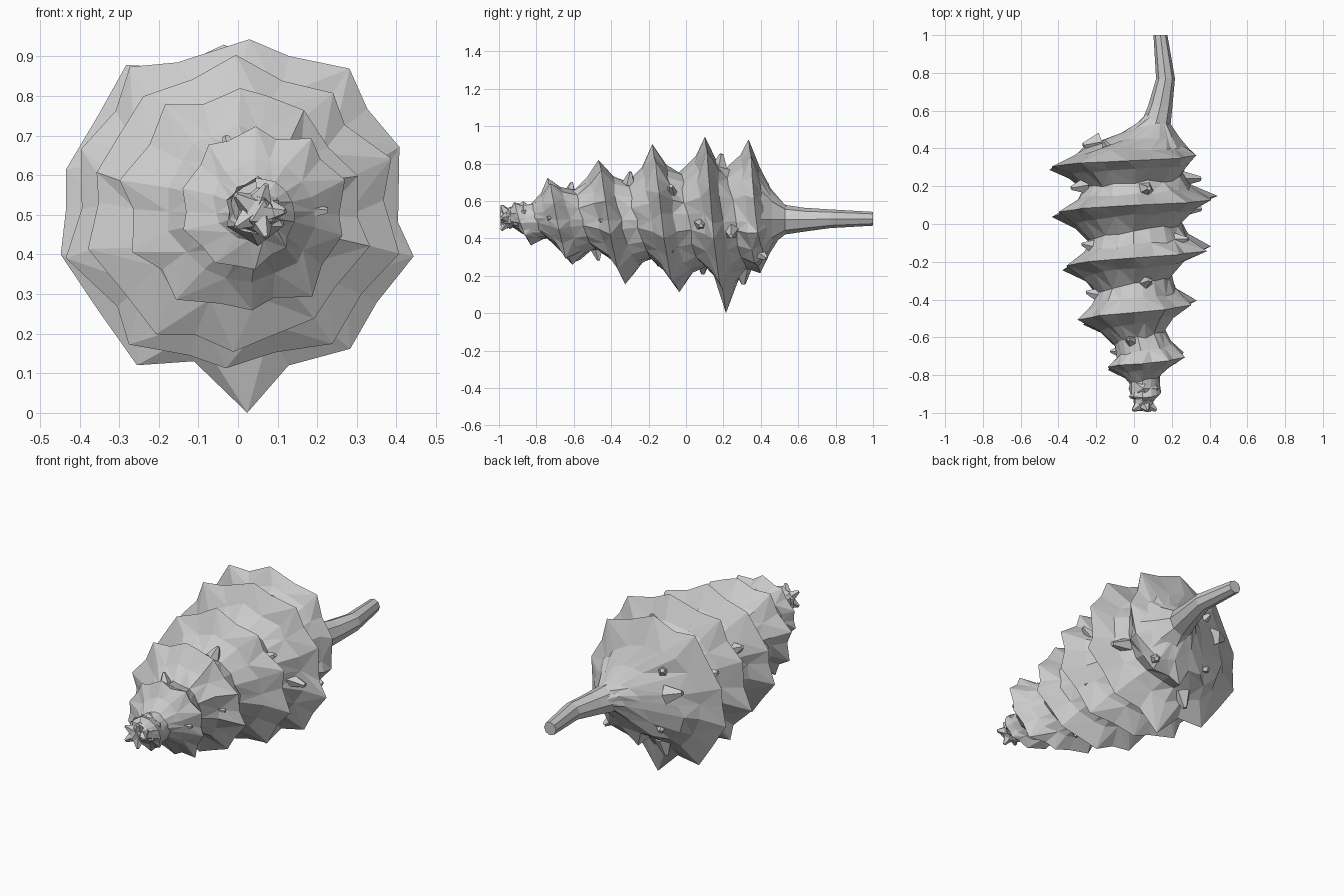
import bpy, bmesh, math, random
from mathutils import Vector

random.seed(11)
if "Cube" in bpy.data.objects:
    bpy.data.objects.remove(bpy.data.objects["Cube"], do_unlink=True)

grey = bpy.data.materials.new("shell_grey")
grey.use_nodes = True
grey.diffuse_color = (0.6, 0.6, 0.6, 1)
grey.node_tree.nodes["Principled BSDF"].inputs["Base Color"].default_value = (0.6, 0.6, 0.6, 1)


def finish(bm, name):
    bmesh.ops.recalc_face_normals(bm, faces=bm.faces)
    mesh = bpy.data.meshes.new(name)
    bm.to_mesh(mesh)
    bm.free()
    mesh.materials.append(grey)
    obj = bpy.data.objects.new(name, mesh)
    bpy.context.collection.objects.link(obj)
    return obj


def lerp(table, v):
    """Read a piecewise linear curve."""
    if v <= table[0][0]:
        return table[0][1]
    for (a, p), (b, q) in zip(table, table[1:]):
        if v <= b:
            return p + (q - p) * (v - a) / (b - a)
    return table[-1][1]


# Curves of the shell: whorl position, ridge radius, groove radius, axis drift
ALONG = [(-1, -0.99), (0, -0.92), (1, -0.74), (2, -0.47), (3, -0.18),
         (4, 0.1), (5, 0.335), (6, 0.57), (7, 0.68)]
RIDGE = [(-1, 0.03), (-0.92, 0.085), (-0.86, 0.11), (-0.8, 0.18), (-0.74, 0.21),
         (-0.6, 0.27), (-0.46, 0.325), (-0.18, 0.39), (0.1, 0.45), (0.3, 0.45),
         (0.38, 0.4), (0.44, 0.22), (0.5, 0.1), (0.57, 0.05), (0.65, 0.04)]
GROOVE = [(-1, 0.025), (-0.85, 0.065), (-0.66, 0.14), (-0.35, 0.185), (-0.1, 0.235),
          (0.1, 0.26), (0.3, 0.275), (0.38, 0.26), (0.45, 0.16), (0.52, 0.07), (0.65, 0.03)]
DRIFT = [(-0.7, 0.045), (-0.46, -0.015), (-0.1, -0.005), (0.1, 0), (0.3, -0.015),
         (0.38, -0.03), (0.45, 0.08), (0.52, 0.11), (0.65, 0.14)]
STEPS = 20
PROFILE = [(0, 1), (0.24, 0.28), (0.5, 0), (0.8, 0.4)]
AXIS_Z = 0.51


def shell_point(turn, offset, height, scale=1.0):
    """Point on the whorl; the direction turns, the offset moves along the axis."""
    a = math.tau * turn
    y = lerp(ALONG, turn + offset)
    low, high = lerp(GROOVE, y), lerp(RIDGE, y)
    r = low + (high * scale - low) * height
    return Vector((lerp(DRIFT, y) + r * math.sin(a), y - 0.02 * math.sin(a),
                   AXIS_Z + r * math.cos(a)))


# Spiral body with an uneven spiked ridge, closing smoothly around the canal
bm = bmesh.new()
first, last = -STEPS, int(6.2 * STEPS)
grid = {}
for k in range(first, last + 1):
    scale = random.uniform(0.94, 1.05) if k % 2 == 0 else random.uniform(0.87, 0.95)
    turn = k / STEPS + random.uniform(-0.012, 0.012)
    if k == int(4.5 * STEPS):
        scale, turn = 1.135, k / STEPS - 0.01
    for j, (offset, height) in enumerate(PROFILE):
        wobble = random.uniform(-0.04, 0.04) if j else 0
        grid[k, j] = bm.verts.new(shell_point(turn, offset + wobble, height, scale))


def vert(k, j):
    return grid.get((k + STEPS, 0) if j == len(PROFILE) else (k, j))


for k in range(first, last):
    for j in range(len(PROFILE)):
        quad = [vert(k, j), vert(k + 1, j), vert(k + 1, j + 1), vert(k, j + 1)]
        if None not in quad:
            if (k + j) % 2:
                quad = quad[1:] + quad[:1]
            bm.faces.new((quad[0], quad[1], quad[2]))
            bm.faces.new((quad[0], quad[2], quad[3]))
finish(bm, "spiral_body")

# Long tapering canal at the back
bm = bmesh.new()
SIDES = 8
rings = []
for x, y, z, r in [(0.08, 0.4, 0.5, 0.21), (0.105, 0.46, 0.5, 0.135),
                   (0.115, 0.53, 0.5, 0.079), (0.14, 0.63, 0.5, 0.064),
                   (0.167, 0.77, 0.505, 0.05), (0.14, 1, 0.505, 0.037)]:
    rings.append([bm.verts.new((x + r * math.cos(math.tau * i / SIDES), y,
                                z + r * math.sin(math.tau * i / SIDES)))
                  for i in range(SIDES)])
for a, b in zip(rings, rings[1:]):
    for i in range(SIDES):
        n = (i + 1) % SIDES
        bm.faces.new((a[i], a[n], b[n], b[i]))
bm.faces.new(rings[0])
bm.faces.new(rings[-1])
finish(bm, "canal")


def add_thorn(bm, base, direction, width, length):
    rot = direction.to_track_quat("Z", "Y").to_matrix().to_4x4()
    made = bmesh.ops.create_cone(bm, cap_ends=True, segments=5, radius1=width,
                                 radius2=width * 0.25, depth=length)
    bmesh.ops.transform(bm, matrix=rot, verts=made["verts"])
    bmesh.ops.translate(bm, vec=base + direction * length * 0.3, verts=made["verts"])


# Large thorns on the left flank, given by position along the shell and height
bm = bmesh.new()
for y, z in [(0.24, 0.44), (0.08, 0.48), (0.13, 0.62), (-0.08, 0.63), (-0.08, 0.38),
             (-0.45, 0.5), (-0.73, 0.51)]:
    r = lerp(GROOVE, y)
    rise = z - AXIS_Z
    out = Vector((math.sqrt(r * r - rise * rise), 0, rise))
    size = 0.4 + 2.3 * r
    add_thorn(bm, Vector((lerp(DRIFT, y), y, AXIS_Z)) + out, out.normalized(),
              0.05 * size, 0.13 * size)

# Smaller thorns scattered between the ridges elsewhere and on the back slope
turn = 0.7
while turn < 4.8:
    a = math.tau * turn
    if math.sin(a) < 0.6:
        p = shell_point(turn, random.uniform(0.3, 0.55), 0.1)
        out = Vector((math.sin(a), random.uniform(-0.2, 0.3), math.cos(a))).normalized()
        size = 0.5 + 0.12 * turn
        add_thorn(bm, p, out, 0.05 * size, 0.085 * size)
    turn += random.uniform(0.2, 0.3)
for x, z in [(-0.13, 0.66), (0.17, 0.33), (-0.12, 0.38)]:
    out = Vector((x, 0.25, z - AXIS_Z)).normalized()
    add_thorn(bm, Vector((x, 0.38, z)), out, 0.05, 0.09)
finish(bm, "small_thorns")

# Knobbly tip at the front
bm = bmesh.new()
for y, r in [(-0.87, 0.088), (-0.94, 0.06)]:
    made = bmesh.ops.create_icosphere(bm, subdivisions=1, radius=r)
    bmesh.ops.translate(bm, vec=(0.05, y, AXIS_Z), verts=made["verts"])
for i in range(5):
    a = math.tau * i / 5
    out = Vector((math.cos(a), -0.6, math.sin(a))).normalized()
    add_thorn(bm, Vector((0.05, -0.945, AXIS_Z)) + out * 0.045, out, 0.03, 0.045)
finish(bm, "tip")
